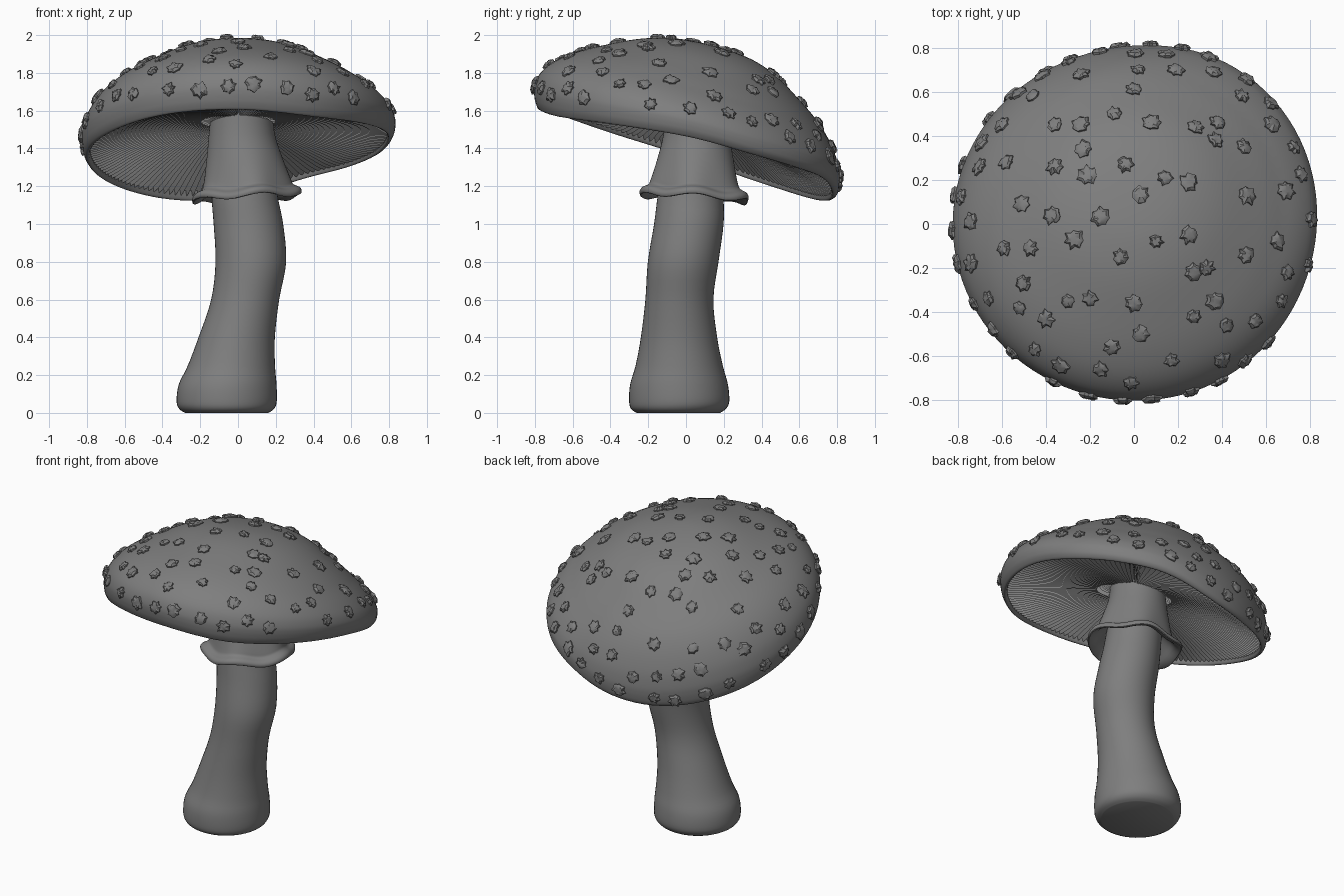
import bpy, bmesh, math, random
from mathutils import Vector
from mathutils.bvhtree import BVHTree

if "Cube" in bpy.data.objects:
    bpy.data.objects.remove(bpy.data.objects["Cube"])

random.seed(4)
TILT = math.radians(15.4)
TAU = math.tau

# One dark grey for the whole model
grey = bpy.data.materials.new("dark_grey")
grey.diffuse_color = (0.21, 0.21, 0.21, 1)
grey.use_nodes = True
grey.node_tree.nodes["Principled BSDF"].inputs["Base Color"].default_value = grey.diffuse_color


def smooth_curve(pts, steps):
    """Catmull-Rom resampling of a short list of tuples."""
    out = []
    for i in range(len(pts) - 1):
        p0, p1 = pts[max(i - 1, 0)], pts[i]
        p2, p3 = pts[i + 1], pts[min(i + 2, len(pts) - 1)]
        for k in range(steps):
            t = k / steps
            out.append(tuple(
                0.5 * (2 * b + (c - a) * t + (2 * a - 5 * b + 4 * c - d) * t * t
                       + (3 * b - a - 3 * c + d) * t ** 3)
                for a, b, c, d in zip(p0, p1, p2, p3)))
    return out + [tuple(pts[-1])]


def finish(name, bm, angle):
    me = bpy.data.meshes.new(name)
    bm.to_mesh(me)
    bm.free()
    me.materials.append(grey)
    ob = bpy.data.objects.new(name, me)
    bpy.context.collection.objects.link(ob)
    bpy.ops.object.select_all(action='DESELECT')
    ob.select_set(True)
    bpy.context.view_layer.objects.active = ob
    bpy.ops.object.shade_smooth_by_angle(angle=math.radians(angle))
    return ob


def loft(name, rings, cap_start=False, cap_end=False, facing=0, angle=40):
    """Skin closed rings of points; facing +1/-1 turns an open skin up/down."""
    bm = bmesh.new()
    rows = [[bm.verts.new(p) for p in ring] for ring in rings]
    n = len(rows[0])
    for r0, r1 in zip(rows, rows[1:]):
        for j in range(n):
            bm.faces.new((r0[j], r0[(j + 1) % n], r1[(j + 1) % n], r1[j]))
    if cap_start:
        bm.faces.new(rows[0])
    if cap_end:
        bm.faces.new(rows[-1])
    bmesh.ops.recalc_face_normals(bm, faces=bm.faces)
    bm.normal_update()
    if facing and facing * sum(f.normal.z * f.calc_area() for f in bm.faces) < 0:
        bmesh.ops.reverse_faces(bm, faces=bm.faces)
    return finish(name, bm, angle)


# Uneven rim: (angle in degrees, lift), counter-clockwise from the right
RIM = smooth_curve([(-30, .065), (0, .11), (25, .11), (45, .105), (65, .085), (90, 0),
                    (115, -.04), (150, -.03), (180, 0), (210, .015), (240, .035), (270, .035),
                    (300, .025), (330, .065)], 4)


def rim_lift(a):
    d = (math.degrees(a) + 30) % 360 - 30
    for (a0, l0), (a1, l1) in zip(RIM, RIM[1:]):
        if d <= a1:
            return l0 + (l1 - l0) * (d - a0) / (a1 - a0)
    return RIM[-1][1]


def cap_point(r, a, w):
    """Cap-local radius, angle and height to world: leaning dome, wavy rim, tilt."""
    w2 = w + rim_lift(a) * (r / 0.83) ** 2 * min(1, max(0, 1 - w / 0.35))
    r *= 1 + 0.02 * max(0, math.cos(a - math.pi / 4)) ** 4
    u = r * math.sin(a) - 0.05 * math.sin(math.pi * min(max(w, 0), 0.59) / 0.59)
    return Vector((r * math.cos(a) * .985 + .002,
                   u * math.cos(TILT) + w2 * math.sin(TILT) - 0.003,
                   1.373 - u * math.sin(TILT) + w2 * math.cos(TILT)))


# Stem: z, centre x, centre y, radius
stem = smooth_curve([
    (0, -.06, -.04, .22), (.02, -.06, -.04, .25), (.06, -.06, -.036, .265),
    (.15, -.055, -.037, .259), (.25, -.035, -.036, .231), (.4, -.007, -.037, .202),
    (.6, .038, -.035, .18), (.8, .068, -.015, .187), (1.0, .055, .015, .184),
    (1.15, .035, .025, .175), (1.35, .025, .045, .165), (1.66, .02, .055, .15)], 4)
loft("stem", [[(cx + r * math.cos(TAU * j / 48), cy + r * math.sin(TAU * j / 48), z)
               for j in range(48)] for z, cx, cy, r in stem], True, True)

# Skirt ring: folded cone from the top of the stem, flaring into a thin wavy hem
skirt = smooth_curve([
    (1.64, .02, .05, .158, 0), (1.48, .02, .055, .174, 0), (1.35, .033, .052, .2, .2),
    (1.22, .045, .048, .23, .7), (1.185, .043, .05, .245, .9), (1.168, .043, .05, .275, 1),
    (1.15, .043, .05, .287, 1), (1.132, .043, .05, .28, 1), (1.15, .043, .047, .245, 1),
    (1.19, .042, .04, .215, .8), (1.24, .035, .038, .165, .5)], 3)
rings = []
for z, cx, cy, r, wave in skirt:
    ring = []
    for j in range(72):
        a = TAU * j / 72
        dz = wave * (0.024 * math.cos(a + 0.8) + 0.012 * math.cos(5 * a))
        rr = r * (1 + 0.035 * wave * math.cos(5 * a + 1))
        ring.append((cx + rr * math.cos(a), cy + rr * math.sin(a), z + dz))
    rings.append(ring)
loft("skirt_ring", rings)

# Cap: dome and thin rolled lip (radius, height)
dome = smooth_curve([(.004, .59), (.12, .585), (.24, .567), (.38, .52), (.53, .44), (.66, .36),
                     (.75, .28), (.812, .19), (.838, .11), (.84, .06)], 4)
lip = smooth_curve([(.84, .06), (.833, .015), (.816, -.012), (.8, -.008), (.793, .03)], 3)
cap = loft("cap", [[cap_point(r, TAU * j / 96, w) for j in range(96)] for r, w in dome + lip[1:]],
           cap_start=True, facing=1, angle=60)

# Gills: deeply pleated underside
GILLS = 150
under = smooth_curve([(.81, .01), (.65, .075), (.45, .135), (.25, .18), (.1, .19)], 3)
rings = []
for r, w in under:
    k = min(1, (0.83 - r) / 0.08)
    rings.append([cap_point(r, math.pi * j / GILLS, w + k * (.05 if j % 2 else -.025))
                  for j in range(2 * GILLS)])
loft("gills", rings, facing=-1, angle=20)

# Wart positions: the upper ones seen from above (x, y), the rest scattered round the rim
TOP = [(-.24, .68), (.02, .7), (.19, .7), (.36, .69), (0, .61), (-.46, .58), (.49, .58),
       (-.09, .5), (.28, .44), (.38, .46), (.08, .46), (-.24, .45), (-.36, .45), (-.6, .45),
       (.63, .45), (-.58, .28), (-.7, .26), (-.36, .26), (-.23, .34), (-.04, .27), (.37, .38),
       (.5, .35), (.14, .21), (.25, .19), (-.21, .22), (.51, .13), (.69, .15), (.03, .13),
       (-.51, .09), (-.37, .04), (-.15, .03), (-.74, .01), (-.27, -.07), (-.47, -.11),
       (-.59, -.11), (.1, -.08), (.25, -.05), (-.06, -.15), (.51, -.14), (.65, -.08),
       (.27, -.22), (.33, -.2), (-.5, -.27), (-.52, -.38), (-.4, -.43), (-.3, -.35),
       (-.2, -.34), (0, -.36), (.27, -.42), (.37, -.35), (.42, -.46), (.55, -.44), (.03, -.5),
       (-.1, -.56), (-.15, -.66), (.17, -.62), (-.45, -.57), (.4, -.62), (-.64, -.48)]
tree = BVHTree.FromPolygons([v.co for v in cap.data.vertices],
                            [p.vertices[:] for p in cap.data.polygons])
spots = [tree.ray_cast(Vector((x, y, 3)), Vector((0, 0, -1)))[:2] for x, y in TOP]
for _ in range(2000):
    a, w = random.uniform(0, TAU), random.uniform(.06, .26)
    start = cap_point(1.5, a, w)
    hit, nrm = tree.ray_cast(start, cap_point(0, a, w) - start)[:2]
    if hit and nrm.z > -.3 and len(spots) < 106 and all((hit - q).length > .13 for q, _n in spots):
        spots.append((hit, nrm))

# Warts: jagged scabs
bm = bmesh.new()
N = 14
for p, normal in spots:
    tx = normal.orthogonal().normalized()
    ty = normal.cross(tx)
    size = random.uniform(0.03, 0.043)
    spikes = [random.uniform(0.75, 1.0) if j % 2 else random.uniform(0.95, 1.3) for j in range(N)]
    rows = []
    for scale, h in ((0.9, -.012), (1.0, .008), (.72, .017), (.35, .019)):
        row = []
        for j in range(N):
            k = size * scale * (spikes[j] if scale > .5 else 1)
            b = TAU * j / N
            row.append(bm.verts.new(p + tx * (k * math.cos(b)) + ty * (k * math.sin(b))
                                    + normal * (h + random.uniform(-.004, .004))))
        rows.append(row)
    for ra, rb in zip(rows, rows[1:]):
        for j in range(N):
            bm.faces.new((ra[j], ra[(j + 1) % N], rb[(j + 1) % N], rb[j]))
    bm.faces.new(rows[-1])
    bm.faces.new(rows[0][::-1])
bmesh.ops.recalc_face_normals(bm, faces=bm.faces)
finish("warts", bm, 30)
